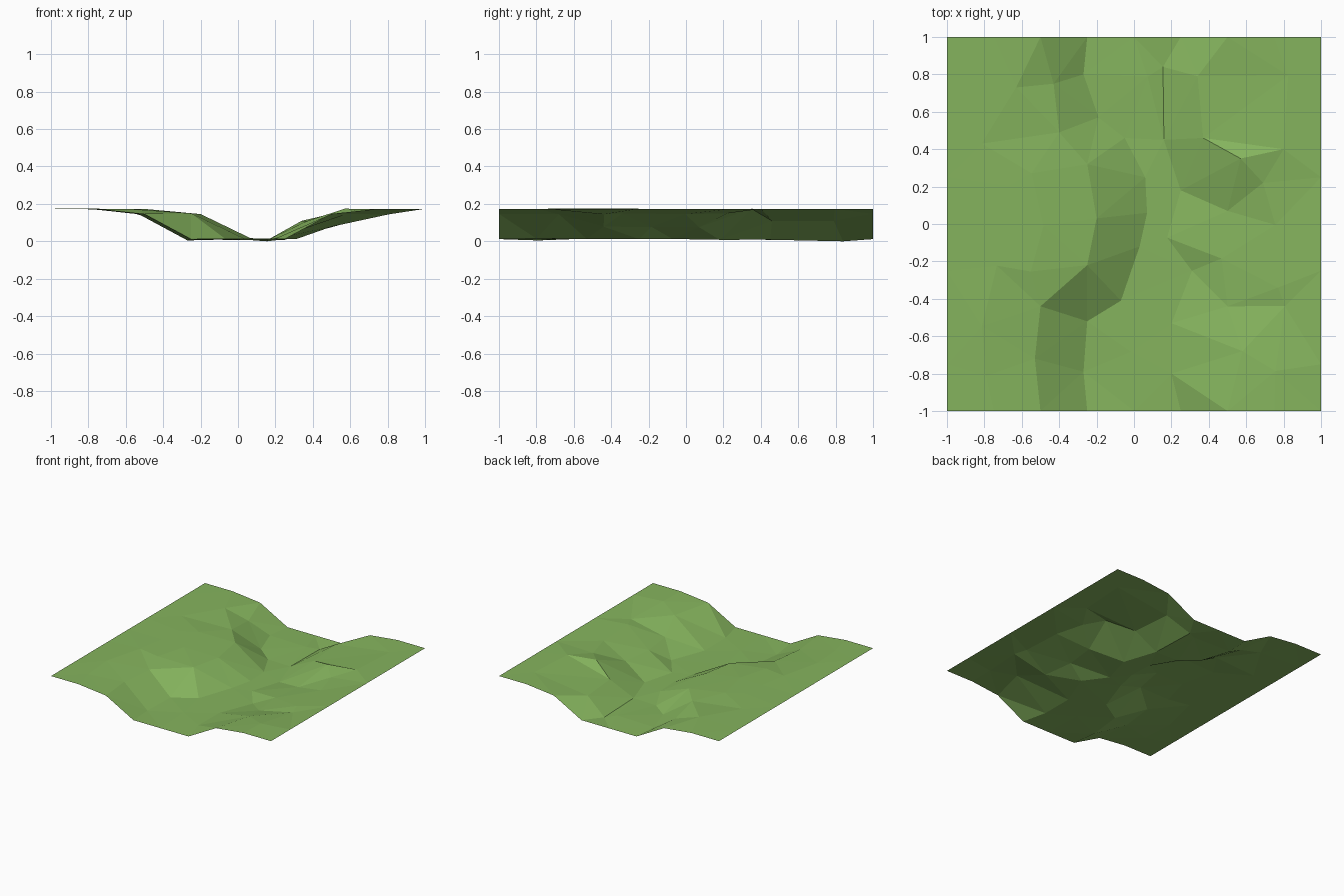
import bpy, bmesh, random

if "Cube" in bpy.data.objects:
    bpy.data.objects.remove(bpy.data.objects["Cube"])
random.seed(4)

# Height levels: meadow, bank top, upper slope, mid slope, valley floor
LEVELS = {"h": 0.18, "t": 0.153, "u": 0.117, "m": 0.083, "f": 0.018}

# Valley plan, one letter per grid point, back row first
PLAN = """
hhtffftHh
hhufffuhh
hhtfffuhh
hhhtffhth
hhhtffmth
hhhtffmth
hhtfffmth
hhtfffthh
hhtffftHh
""".lower().split()

# Shifted bank and floor points: row -> {column: (x, y)}
BANKS = {
    1: {1: (-.63, .73), 2: (-.43, .75), 3: (-.27, .8), 5: (.155, .84), 6: (.34, .79)},
    2: {2: (-.4, .49), 3: (-.19, .57), 4: (-.05, .46), 5: (.16, .45), 6: (.37, .46), 7: (.8, .4)},
    3: {3: (-.25, .32), 4: (.06, .25), 5: (.25, .18), 6: (.57, .35), 7: (.69, .22)},
    4: {3: (-.2, .03), 4: (.07, .06), 6: (.5, .07)},
    5: {3: (-.25, -.22), 4: (.03, -.12), 5: (.31, -.25), 7: (.77, -.34)},
    6: {2: (-.5, -.44), 3: (-.25, -.52), 4: (-.07, -.41), 6: (.5, -.44)},
    7: {2: (-.53, -.72), 3: (-.27, -.79), 5: (.2, -.8), 6: (.58, -.68)},
}

# Land colour
grass = bpy.data.materials.new("grass_green")
grass.use_nodes = True
colour = (0.235, 0.455, 0.11, 1)
grass.diffuse_color = colour
bsdf = grass.node_tree.nodes["Principled BSDF"]
bsdf.inputs["Base Color"].default_value = colour
bsdf.inputs["Roughness"].default_value = 0.9

# Terrain sheet shaped from a regular grid
bm = bmesh.new()
bmesh.ops.create_grid(bm, x_segments=8, y_segments=8, size=1)
for v in bm.verts:
    col, row = round((v.co.x + 1) * 4), round((1 - v.co.y) * 4)
    level = PLAN[row][col]
    v.co.z = LEVELS[level]
    if 0 < col < 8 and 0 < row < 8:
        if col in BANKS.get(row, {}):
            v.co.x, v.co.y = BANKS[row][col]
        else:
            v.co.x += random.uniform(-.08, .08)
            v.co.y += random.uniform(-.08, .08)
        v.co.z += random.uniform(-.008, .006) if level == "f" else random.uniform(-.003, .003)

# Faceted triangles, resting on the ground
bmesh.ops.triangulate(bm, faces=bm.faces[:], quad_method="SHORT_EDGE")
bmesh.ops.recalc_face_normals(bm, faces=bm.faces[:])
if sum(f.normal.z for f in bm.faces) < 0:
    bmesh.ops.reverse_faces(bm, faces=bm.faces[:])
lowest = min(v.co.z for v in bm.verts)
for v in bm.verts:
    v.co.z -= lowest - 0.004 if v.co.z > lowest else lowest

mesh = bpy.data.meshes.new("river_valley")
bm.to_mesh(mesh)
bm.free()
mesh.materials.append(grass)
bpy.context.collection.objects.link(bpy.data.objects.new("river_valley", mesh))
